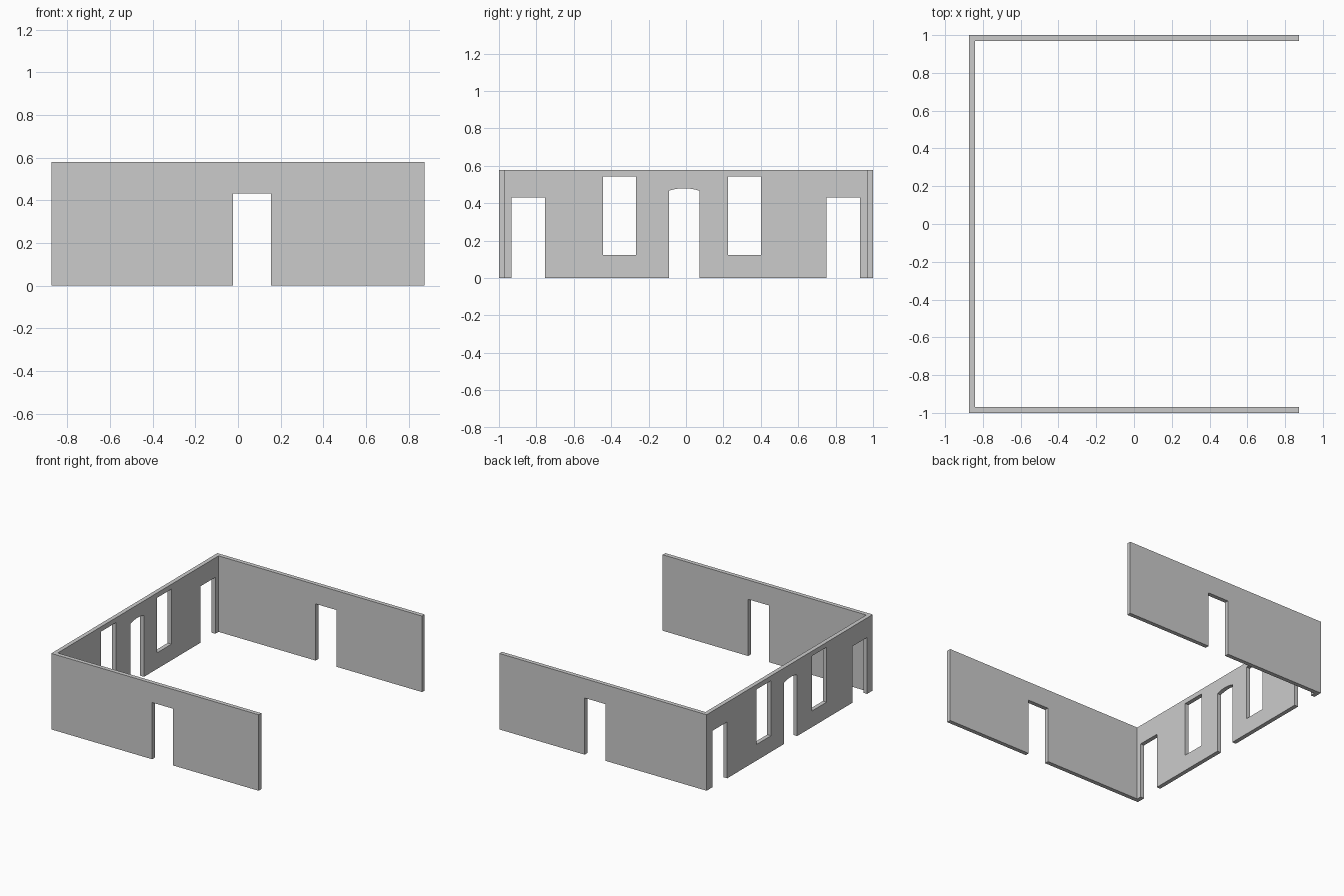
import bpy, bmesh, math
from mathutils import Vector

if "Cube" in bpy.data.objects:
    bpy.data.objects.remove(bpy.data.objects["Cube"])

HX, HY, H, T = 0.874, 1.0, 0.579, 0.032   # half extents, height, wall thickness


def prism(bm, points, direction):
    """Closed solid from a planar outline pushed along a direction."""
    face = bm.faces.new([bm.verts.new(p) for p in points])
    ext = bmesh.ops.extrude_face_region(bm, geom=[face])
    moved = [v for v in ext["geom"] if isinstance(v, bmesh.types.BMVert)]
    bmesh.ops.translate(bm, verts=moved, vec=Vector(direction))


def finish(bm, name):
    bmesh.ops.recalc_face_normals(bm, faces=bm.faces)
    mesh = bpy.data.meshes.new(name)
    bm.to_mesh(mesh)
    bm.free()
    obj = bpy.data.objects.new(name, mesh)
    bpy.context.collection.objects.link(obj)
    return obj


grey = bpy.data.materials.new("light grey plaster")
grey.diffuse_color = (0.6, 0.6, 0.6, 1)
grey.use_nodes = True
grey.node_tree.nodes["Principled BSDF"].inputs["Base Color"].default_value = grey.diffuse_color

# U-shaped walls, open on the +x side
bm = bmesh.new()
plan = [(-HX, -HY), (HX, -HY), (HX, -HY + T), (-HX + T, -HY + T),
        (-HX + T, HY - T), (HX, HY - T), (HX, HY), (-HX, HY)]
prism(bm, [(x, y, 0) for x, y in plan], (0, 0, H))
walls = finish(bm, "walls")
walls.data.materials.append(grey)

# Opening cutters: outlines in the (y, z) plane for the long wall
LOW = -0.1


def rect(a, b, z0, z1):
    return [(a, z0), (b, z0), (b, z1), (a, z1)]


bm = bmesh.new()
openings = [rect(-0.932, -0.754, LOW, 0.43), rect(0.752, 0.93, LOW, 0.43),   # end doors
            rect(-0.444, -0.267, 0.123, 0.542), rect(0.225, 0.401, 0.123, 0.542)]  # windows

# middle doorway with a shallow arched head
a, b, spring, rise = -0.091, 0.071, 0.467, 0.013
half, mid = (b - a) / 2, (a + b) / 2
radius = (half ** 2 + rise ** 2) / (2 * rise)
sweep = math.asin(half / radius)
arch = [(a, LOW), (b, LOW)]
for i in range(9):
    t = sweep * (1 - i / 4)
    arch.append((mid + radius * math.sin(t), spring + rise - radius * (1 - math.cos(t))))
openings.append(arch)
for outline in openings:
    prism(bm, [(-HX - 0.1, y, z) for y, z in outline], (0.2, 0, 0))

# one cutter makes the matching doors in both side walls
prism(bm, [(x, -1.1, z) for x, z in rect(-0.023, 0.154, LOW, 0.432)], (0, 2.2, 0))
cutter = finish(bm, "opening_cutter")
cutter.data.materials.append(grey)
cutter.hide_render = True
cutter.display_type = 'WIRE'

# Cut the openings
mod = walls.modifiers.new("openings", 'BOOLEAN')
mod.operation = 'DIFFERENCE'
mod.solver = 'EXACT'
mod.object = cutter
bpy.context.view_layer.objects.active = walls
walls.select_set(True)
bpy.ops.object.modifier_apply(modifier=mod.name)
bpy.data.objects.remove(cutter)
